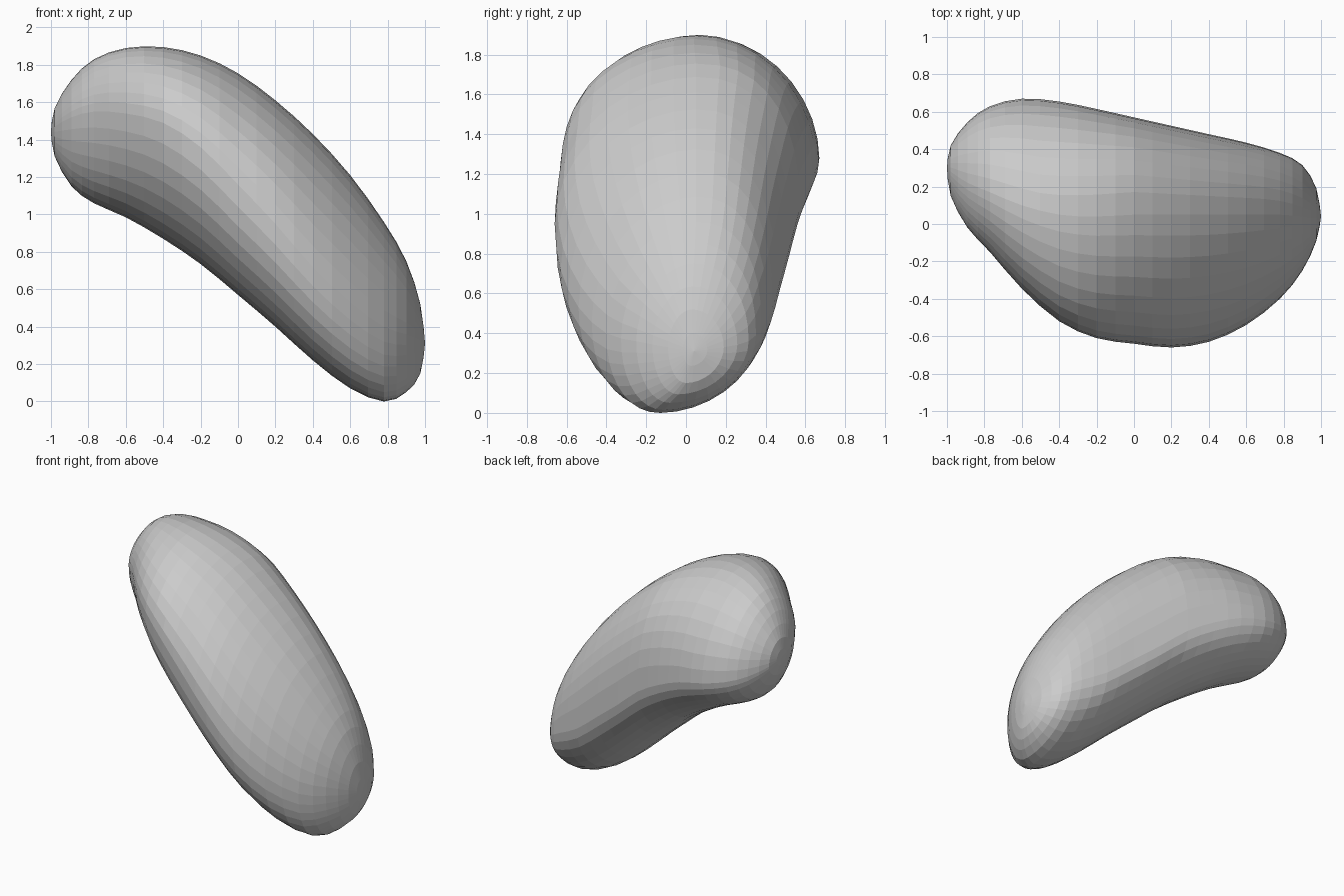
import bpy, bmesh, math

if "Cube" in bpy.data.objects:
    bpy.data.objects.remove(bpy.data.objects["Cube"])

# Bean cross-sections along x:
# x, top z, bottom z, back y, back z, front y, front z, y of top, y of bottom
SECTIONS = [
    (-1.0, 1.44, 1.44, .30, 1.44, .30, 1.44, .30, .30),
    (-.98, 1.57, 1.31, .42, 1.41, .15, 1.47, .28, .30),
    (-.89, 1.72, 1.15, .545, 1.36, -.02, 1.52, .22, .28),
    (-.77, 1.83, 1.06, .63, 1.32, -.15, 1.55, .17, .26),
    (-.60, 1.89, .985, .67, 1.28, -.345, 1.54, .10, .23),
    (-.40, 1.895, .87, .655, 1.23, -.52, 1.49, .05, .16),
    (-.20, 1.85, .735, .615, 1.14, -.61, 1.36, .04, .07),
    (0.0, 1.755, .57, .57, 1.02, -.64, 1.16, .05, -.02),
    (.20, 1.61, .40, .525, .85, -.66, .95, .05, -.08),
    (.40, 1.43, .22, .48, .69, -.63, .72, .05, -.11),
    (.60, 1.21, .07, .435, .53, -.54, .53, .05, -.13),
    (.78, .96, 0.0, .38, .43, -.40, .40, .05, -.13),
    (.90, .75, .05, .315, .36, -.25, .36, .04, -.08),
    (.975, .52, .15, .19, .33, -.09, .33, .03, 0.0),
    (1.0, .31, .31, .04, .31, .04, .31, .04, .04),
]
SIDES = 36


def blend(i, t):
    """Smooth interpolation between sections i and i + 1."""
    a, b = SECTIONS[max(i - 1, 0)], SECTIONS[i]
    c, d = SECTIONS[i + 1], SECTIONS[min(i + 2, len(SECTIONS) - 1)]
    return [q + .5 * t * (r - p + t * (2 * p - 5 * q + 4 * r - s
            + t * (3 * (q - r) + s - p))) for p, q, r, s in zip(a, b, c, d)]


def ring(section):
    """Four rounded quarter arcs joining the extreme points."""
    x, zt, zb, y1, z1, y0, z0, yt, yb = section
    # Fuller upper back and lower front corners along the middle
    w = max(0, min(1, (x + .5) / .5, (1 - x) / .25))
    points = []
    for k in range(SIDES):
        a = math.tau * k / SIDES
        s, c = math.sin(a), math.cos(a)
        top, back = c >= 0, s >= 0
        full = 1.9
        if top and back:
            full += .5 * w
        elif not top and not back:
            full += .1 + .2 * w
        s, c = abs(s) ** (2 / full), abs(c) ** (2 / full)
        ym, zm = (yt if top else yb), (z1 if back else z0)
        points.append((x, ym + ((y1 if back else y0) - ym) * s,
                       zm + ((zt if top else zb) - zm) * c))
    return points


# Bean body lofted through the sections
stations = [blend(i, t) for i in range(len(SECTIONS) - 1) for t in (0, .5)]
stations.append(SECTIONS[-1])
bm = bmesh.new()
rings = [[bm.verts.new(p) for p in ring(s)] for s in stations]
for a, b in zip(rings, rings[1:]):
    for k in range(SIDES):
        n = (k + 1) % SIDES
        bm.faces.new((a[k], a[n], b[n], b[k]))
bmesh.ops.remove_doubles(bm, verts=bm.verts, dist=.0005)
bmesh.ops.recalc_face_normals(bm, faces=bm.faces)
mesh = bpy.data.meshes.new("bean_body")
bm.to_mesh(mesh)
bm.free()
bpy.context.collection.objects.link(bpy.data.objects.new("bean_body", mesh))
